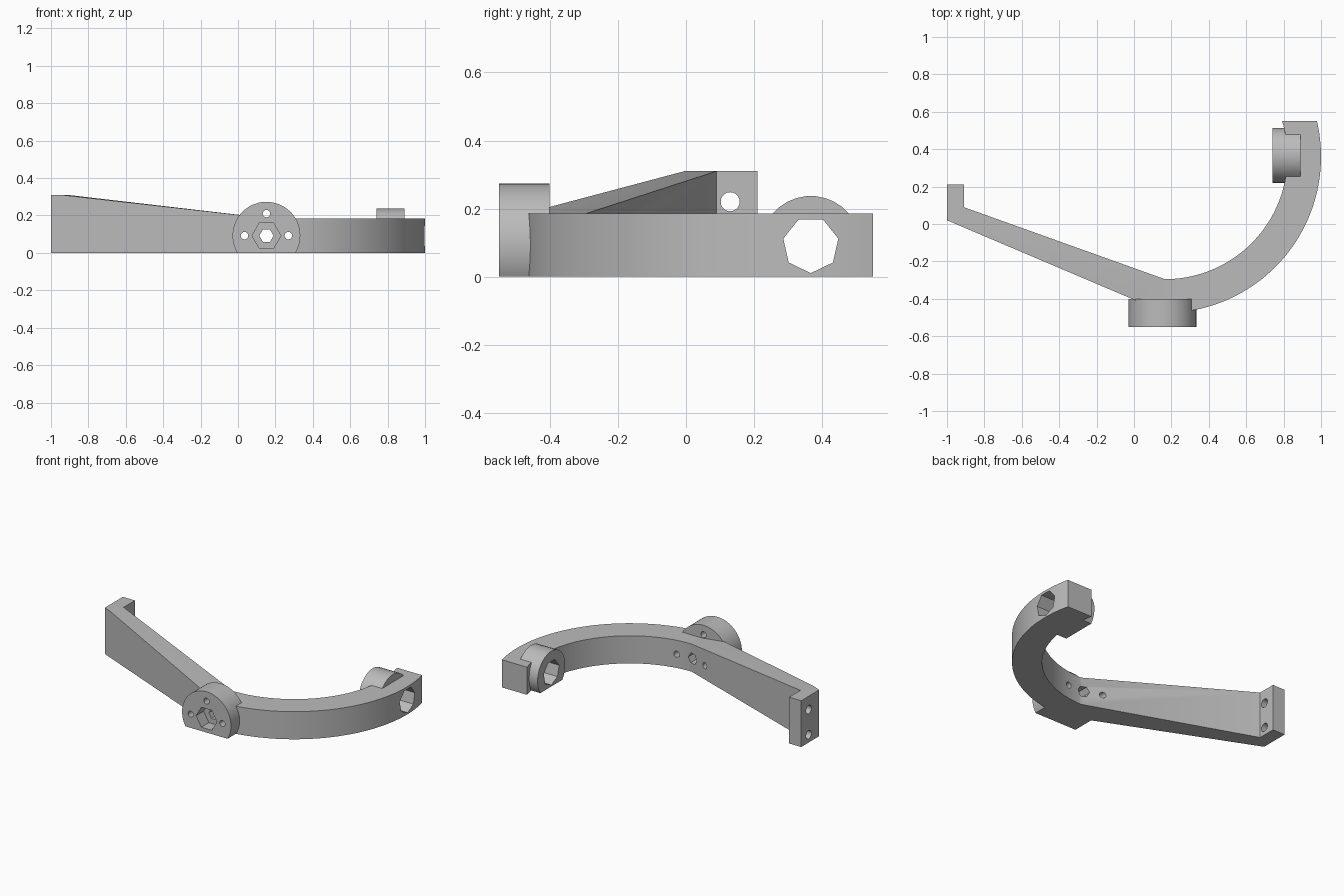
import bpy, bmesh, math
from mathutils import Vector

if "Cube" in bpy.data.objects:
    bpy.data.objects.remove(bpy.data.objects["Cube"])

grey = bpy.data.materials.new("plain grey")
grey.diffuse_color = (0.5, 0.5, 0.5, 1)
grey.use_nodes = True
grey.node_tree.nodes["Principled BSDF"].inputs["Base Color"].default_value = grey.diffuse_color


def make_object(name, bm):
    bmesh.ops.recalc_face_normals(bm, faces=bm.faces)
    me = bpy.data.meshes.new(name)
    bm.to_mesh(me)
    bm.free()
    me.materials.append(grey)
    ob = bpy.data.objects.new(name, me)
    bpy.context.collection.objects.link(ob)
    return ob


def prism(name, axis, centre, r, n, lo, hi, start=0.0, flat=False):
    """Prism along x or y; centre is (sideways, z). flat trims it at z = 0."""
    u, z = centre
    if flat:
        t = math.asin(z / r)
        angles = [-t + (math.pi + 2 * t) * i / (n - 1) for i in range(n)]
    else:
        angles = [start + 2 * math.pi * i / n for i in range(n)]
    bm = bmesh.new()
    rings = []
    for d in (lo, hi):
        ring = []
        for a in angles:
            s, h = u + r * math.cos(a), z + r * math.sin(a)
            ring.append(bm.verts.new((d, s, h) if axis == 'x' else (s, d, h)))
        bm.faces.new(ring)
        rings.append(ring)
    for i in range(n):
        j = (i + 1) % n
        bm.faces.new((rings[0][i], rings[0][j], rings[1][j], rings[1][i]))
    return make_object(name, bm)


def combine(target, tool, operation):
    mod = target.modifiers.new("join", 'BOOLEAN')
    mod.operation = operation
    mod.solver = 'EXACT'
    mod.object = tool
    bpy.context.view_layer.objects.active = target
    bpy.ops.object.modifier_apply(modifier=mod.name)
    bpy.data.objects.remove(tool, do_unlink=True)


# Bracket body: cross-sections (inner xy, outer xy, height) from pad to arc end
sections = [((-0.91, 0.21), (-1, 0.21), 0.31),
            ((-0.91, 0.10), (-1, 0.02), 0.31),
            ((-0.91, 0.09), (-0.944, -0.004), 0.31)]
cx, cy, r_in, r_out, end_y, steps = 0.165, 0.36, 0.655, 0.835, 0.55, 48
end_in = math.asin((end_y - cy) / r_in)
end_out = math.asin((end_y - cy) / r_out)
for i in range(steps + 1):
    pair = []
    for r, end in ((r_in, end_in), (r_out, end_out)):
        a = -math.pi / 2 + (end + math.pi / 2) * i / steps
        pair.append((cx + r * math.cos(a), cy + r * math.sin(a)))
    sections.append((pair[0], pair[1], 0.185))

bm = bmesh.new()
loops = []
for inner, outer, h in sections:
    loops.append([bm.verts.new((*p, z)) for p, z in
                  ((inner, 0), (outer, 0), (outer, h), (inner, h))])
for a, b in zip(loops, loops[1:]):
    for i in range(4):
        j = (i + 1) % 4
        bm.faces.new((a[i], a[j], b[j], b[i]))
bm.faces.new(loops[0])
bm.faces.new(loops[-1])
body = make_object("bracket", bm)

# Round bosses, flat on the underside
combine(body, prism("front_boss", 'y', (0.152, 0.092), 0.181, 64,
                    -0.55, -0.402, flat=True), 'UNION')
combine(body, prism("end_boss", 'x', (0.367, 0.09), 0.147, 24,
                    0.74, 0.89, flat=True), 'UNION')

# Front boss: hex pocket, hex bore and three screw holes
cutters = [prism("hex_pocket", 'y', (0.152, 0.092), 0.077, 6, -0.6, -0.47),
           prism("hex_bore", 'y', (0.152, 0.092), 0.038, 6, -0.6, -0.1)]
for x, z in ((0.035, 0.092), (0.269, 0.092), (0.152, 0.21)):
    cutters.append(prism("screw_hole", 'y', (x, z), 0.02, 16, -0.6, -0.1))
# Seven-sided bore through the arc end
cutters.append(prism("end_bore", 'x', (0.367, 0.093), 0.083, 7, 0.6, 1.1,
                     start=-math.pi / 2))
# Two screw holes in the pad
for z in (0.22, 0.052):
    cutters.append(prism("pad_hole", 'x', (0.13, z), 0.028, 20, -1.1, -0.8))
for c in cutters:
    combine(body, c, 'DIFFERENCE')

# Smooth the round walls, keep the corners sharp
bpy.ops.object.select_all(action='DESELECT')
body.select_set(True)
bpy.context.view_layer.objects.active = body
bpy.ops.object.shade_smooth_by_angle(angle=math.radians(25))
